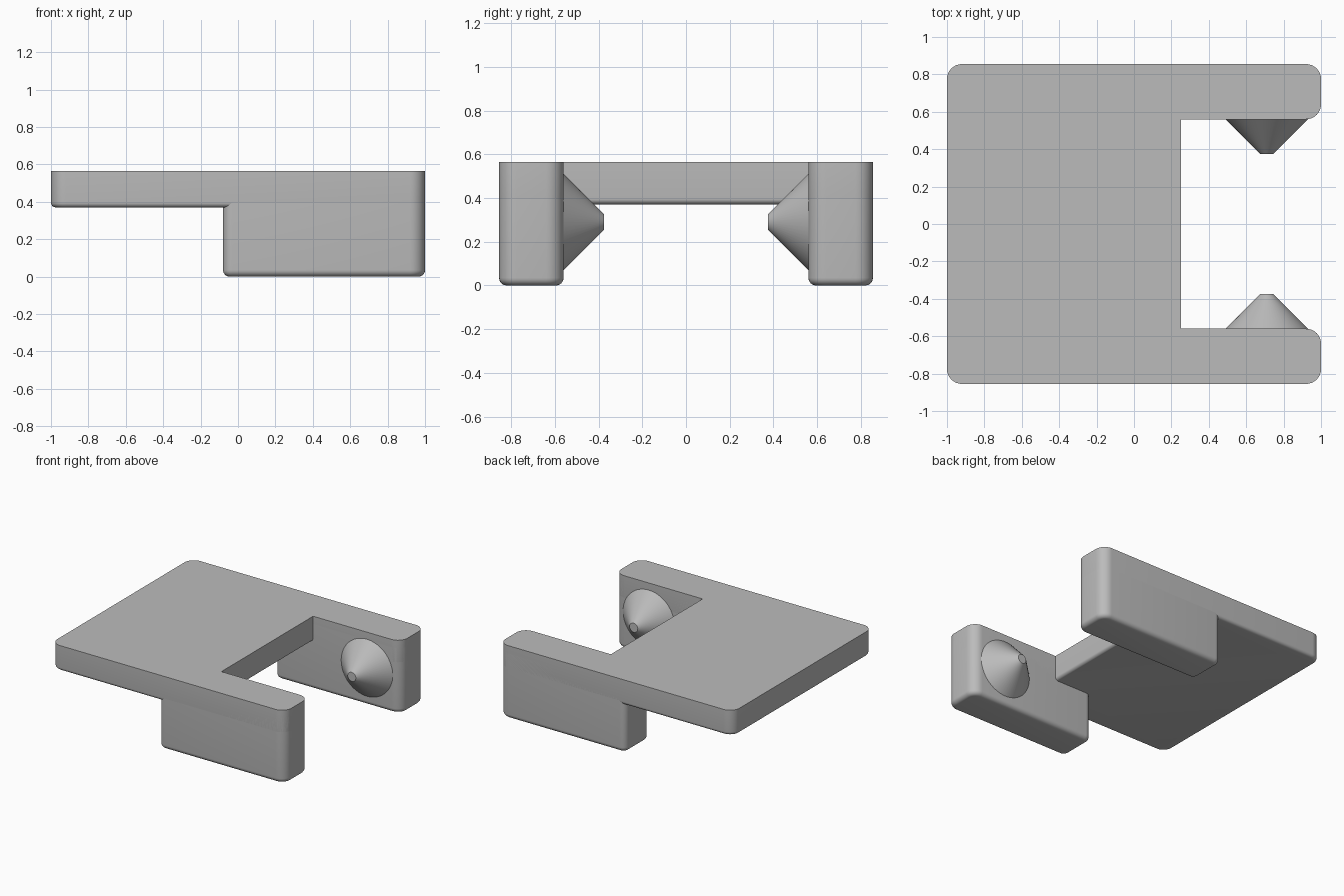
import bpy
import bmesh
from math import pi
from mathutils import Matrix

cube = bpy.data.objects.get("Cube")
if cube:
    bpy.data.objects.remove(cube, do_unlink=True)

# Single grey material
grey = bpy.data.materials.new("plain_grey")
grey.use_nodes = True
color = (0.5, 0.5, 0.5, 1)
grey.diffuse_color = color
grey.node_tree.nodes["Principled BSDF"].inputs["Base Color"].default_value = color

HALF_Y, SLOT_Y, SLOT_X = 0.855, 0.56, 0.25
ARM_X, PLATE_Z, TOP_Z = -0.08, 0.37, 0.565


def finish(bm, name):
    bmesh.ops.recalc_face_normals(bm, faces=bm.faces)
    mesh = bpy.data.meshes.new(name)
    bm.to_mesh(mesh)
    bm.free()
    mesh.materials.append(grey)
    obj = bpy.data.objects.new(name, mesh)
    bpy.context.collection.objects.link(obj)
    bpy.ops.object.select_all(action='DESELECT')
    obj.select_set(True)
    bpy.context.view_layer.objects.active = obj
    bpy.ops.object.shade_smooth_by_angle(angle=pi / 6)
    return obj


def rounded_slab(name, outline, z0, z1, corner_radius, edge_radius):
    """Extrude an outline, round its upright corners, then its lower rim."""
    bm = bmesh.new()
    face = bm.faces.new([bm.verts.new((x, y, z0)) for x, y in outline])
    ext = bmesh.ops.extrude_face_region(bm, geom=[face], use_keep_orig=True)
    for v in ext["geom"]:
        if isinstance(v, bmesh.types.BMVert):
            v.co.z = z1
    uprights = {}
    for e in bm.edges:
        a, b = (v.co for v in e.verts)
        radius = corner_radius(a.x, a.y)
        if abs(a.z - b.z) > 0.01 and radius:
            uprights.setdefault(radius, []).append(e)
    for radius, edges in uprights.items():
        bmesh.ops.bevel(bm, geom=edges, offset=radius, segments=8,
                        profile=0.5, affect='EDGES')
    rim = [e for e in bm.edges if all(abs(v.co.z - z0) < 1e-5 for v in e.verts)]
    bmesh.ops.bevel(bm, geom=rim, offset=edge_radius, segments=6,
                    profile=0.5, affect='EDGES')
    return finish(bm, name)


# U-shaped top plate: the two slot corners stay sharp
plate = [(-1, -HALF_Y), (1, -HALF_Y), (1, -SLOT_Y), (SLOT_X, -SLOT_Y),
         (SLOT_X, SLOT_Y), (1, SLOT_Y), (1, HALF_Y), (-1, HALF_Y)]
rounded_slab("top_plate", plate, PLATE_Z, TOP_Z,
             lambda x, y: 0 if x == SLOT_X else 0.08, 0.025)

for side, s in (("front", -1), ("back", 1)):
    # Deep arm hanging beneath the plate, flush with its prong
    arm = [(ARM_X, s * SLOT_Y), (1, s * SLOT_Y), (1, s * HALF_Y), (ARM_X, s * HALF_Y)]
    rounded_slab(side + "_arm", arm, 0, TOP_Z - 0.06,
                 lambda x, y: 0.08 if x > 0 else 0.05, 0.035)

    # Blunt cone pointing into the slot, its base sunk into the arm
    bm = bmesh.new()
    bmesh.ops.create_cone(bm, cap_ends=True, segments=64, radius1=0.25,
                          radius2=0.035, depth=0.215)
    bmesh.ops.transform(bm, verts=bm.verts,
                        matrix=Matrix.Translation((0.71, s * 0.4825, 0.29))
                        @ Matrix.Rotation(s * pi / 2, 4, 'X'))
    finish(bm, side + "_cone")
